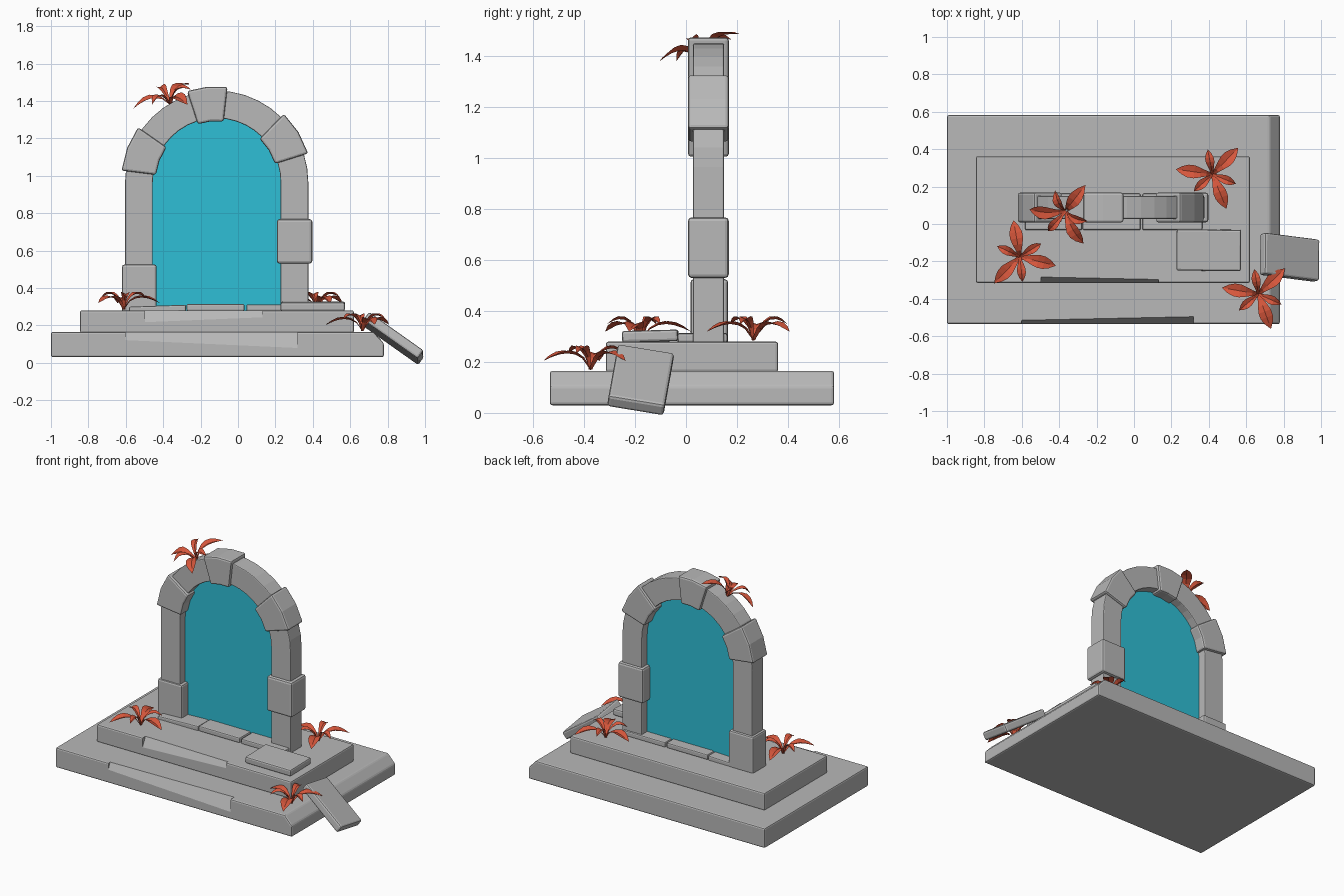
import bpy, bmesh, math
from mathutils import Matrix, Vector, Euler

if "Cube" in bpy.data.objects:
    bpy.data.objects.remove(bpy.data.objects["Cube"])


def material(name, rgb):
    m = bpy.data.materials.new(name)
    m.diffuse_color = (*rgb, 1)
    m.use_nodes = True
    m.node_tree.nodes["Principled BSDF"].inputs["Base Color"].default_value = m.diffuse_color
    return m


STONE = material("grey_stone", (0.48, 0.48, 0.48))
PORTAL = material("cyan_portal", (0.028, 0.52, 0.67))
LEAF = material("red_leaf", (0.68, 0.095, 0.045))


def finish(bm, name, mat, bevel=0.0):
    bmesh.ops.recalc_face_normals(bm, faces=bm.faces)
    me = bpy.data.meshes.new(name)
    bm.to_mesh(me)
    bm.free()
    me.materials.append(mat)
    ob = bpy.data.objects.new(name, me)
    bpy.context.collection.objects.link(ob)
    if bevel:
        mod = ob.modifiers.new("worn_edges", 'BEVEL')
        mod.width = bevel
        mod.segments = 2
        mod.limit_method = 'ANGLE'
        mod.angle_limit = math.radians(35)
    return ob


def prism(name, pts, y0, y1, mat=STONE, bevel=0.01):
    """Outline in the xz plane, extruded from y0 to y1."""
    bm = bmesh.new()
    face = bm.faces.new([bm.verts.new((x, y0, z)) for x, z in pts])
    ext = bmesh.ops.extrude_face_region(bm, geom=[face])
    verts = [v for v in ext['geom'] if isinstance(v, bmesh.types.BMVert)]
    bmesh.ops.translate(bm, verts=verts, vec=(0, y1 - y0, 0))
    return finish(bm, name, mat, bevel)


def box(name, size, matrix, bevel=0.01):
    bm = bmesh.new()
    bmesh.ops.create_cube(bm, size=1, matrix=matrix @ Matrix.Diagonal((*size, 1)))
    return finish(bm, name, STONE, bevel)


def rect(x0, x1, z0, z1):
    return [(x0, z0), (x1, z0), (x1, z1), (x0, z1)]


def placed(loc, deg=(0, 0, 0)):
    rot = Euler([math.radians(a) for a in deg]).to_matrix().to_4x4()
    return Matrix.Translation(loc) @ rot


def chip(target, x0, x1, y, z, dy, dz, skew):
    """Broken front top edge, cut by a hidden tilted box."""
    n = Vector((0, -dz, dy)).normalized()
    mid = Vector(((x0 + x1) / 2, y + dy / 2, z - dz / 2)) + n * 0.1
    cutter = box("chip_cutter", (x1 - x0, 0.2, 0.4),
                 placed(mid, (-math.degrees(math.atan2(dy, dz)), 0, skew)), 0)
    cutter.hide_render = True
    cutter.hide_viewport = True
    mod = target.modifiers.new("chip", 'BOOLEAN')
    mod.operation = 'DIFFERENCE'
    mod.solver = 'EXACT'
    mod.object = cutter


# Two stepped slabs with chipped front edges
base = prism("base_slab", [(-1, .03), (.78, .03), (.78, .105), (.725, .165), (-1, .165)],
             -.535, .582)
chip(base, -.6, .32, -.535, .165, .03, .065, 1.2)
step = prism("upper_step", rect(-.845, .62, .16, .28), -.315, .362)
chip(step, -.5, .13, -.315, .28, .025, .05, -1.2)

# Archway: pillars and round top in one band
CX, CZ = -.114, .965
RO, RI = .49, .342


def arc(r, a0, a1, n):
    angles = [math.radians(a0 + (a1 - a0) * i / n) for i in range(n + 1)]
    return [(CX + r * math.cos(a), CZ + r * math.sin(a)) for a in angles]


band = ([(CX + RO, .27)] + arc(RO, 0, 180, 20) + [(CX - RO, .27), (CX - RI, .27)]
        + arc(RI, 180, 0, 20) + [(CX + RI, .27)])
prism("arch_band", band, .028, .15, bevel=.006)

# Protruding blocks on the arch
for name, a0, a1, n in (("keystone", 83.5, 108, 2), ("left_arch_block", 145, 173, 2),
                        ("right_arch_block", 17.5, 45.5, 2)):
    prism(name, arc(.513, a0, a1, n) + arc(.327, a1, a0, n), .008, .168, bevel=.012)
prism("left_foot_block", rect(-.62, -.435, .27, .525), .018, .165, bevel=.012)
prism("right_pillar_block", rect(.208, .397, .53, .768), .008, .168, bevel=.014)

# Glowing surface in the doorway
prism("portal_surface", [(CX + .345, .28)] + arc(.345, 0, 180, 20) + [(CX - .345, .28)],
      .084, .092, PORTAL, 0)

# Threshold tiles, one loose tile and one fallen slab
for i, (x, z, w, tilt) in enumerate(((-.43, .287, .305, -2), (-.12, .296, .31, 0),
                                     (.205, .294, .32, 0))):
    box(f"threshold_tile_{i + 1}", (w, .195, .036), placed((x, .065, z), (0, tilt, 0)), .008)
box("loose_tile", (.345, .22, .045), placed((.4, -.14, .302), (1.5, 0, -.5)), .01)

u = Vector((.29, -.037, -.205)).normalized()
v = Vector((.015, .22, -.045))
v = (v - u * v.dot(u)).normalized()
lie = Matrix((u, v, u.cross(v))).transposed().to_4x4()
box("fallen_slab", (.36, .225, .055), Matrix.Translation((.832, -.178, .13)) @ lie, .012)

# Red plants: three long and three short folded leaves each
LONG = (0, .046, .064, .070, .065, .052, .034)
SHORT = (0, .050, .074, .087, .089, .080, .064)
WIDTH = (.22, .42, .72, .97, .95, .62, 0)


def add_leaf(bm, matrix, angle, length, half, heights):
    turn = matrix @ Matrix.Rotation(math.radians(angle), 4, 'Z')
    rows = []
    for i, (h, w) in enumerate(zip(heights, WIDTH)):
        r = length * i / 6
        rows.append([bm.verts.new(turn @ Vector((r, s * half * w, h + (abs(s) - .5) * .012 * w)))
                     for s in (-1, 0, 1)])
    for a, b in zip(rows, rows[1:]):
        for k in (0, 1):
            bm.faces.new((a[k], b[k], b[k + 1], a[k + 1]))


def plant(name, loc, spin, deg=(0, 0, 0)):
    bm = bmesh.new()
    m = placed(loc, deg)
    for angle in (100, -14, 226):
        add_leaf(bm, m, angle + spin, .198, .036, LONG)
    for angle in (32, -84, 155):
        add_leaf(bm, m, angle + spin, .135, .024, SHORT)
    bmesh.ops.remove_doubles(bm, verts=bm.verts, dist=.0005)
    finish(bm, name, LEAF)


plant("left_plant", (-.61, -.175, .285), 0)
plant("back_right_plant", (.42, .265, .285), -54)
plant("front_right_plant", (.665, -.375, .17), -56)
plant("arch_plant", (-.36, .075, 1.378), -50, (18, -16, 0))
